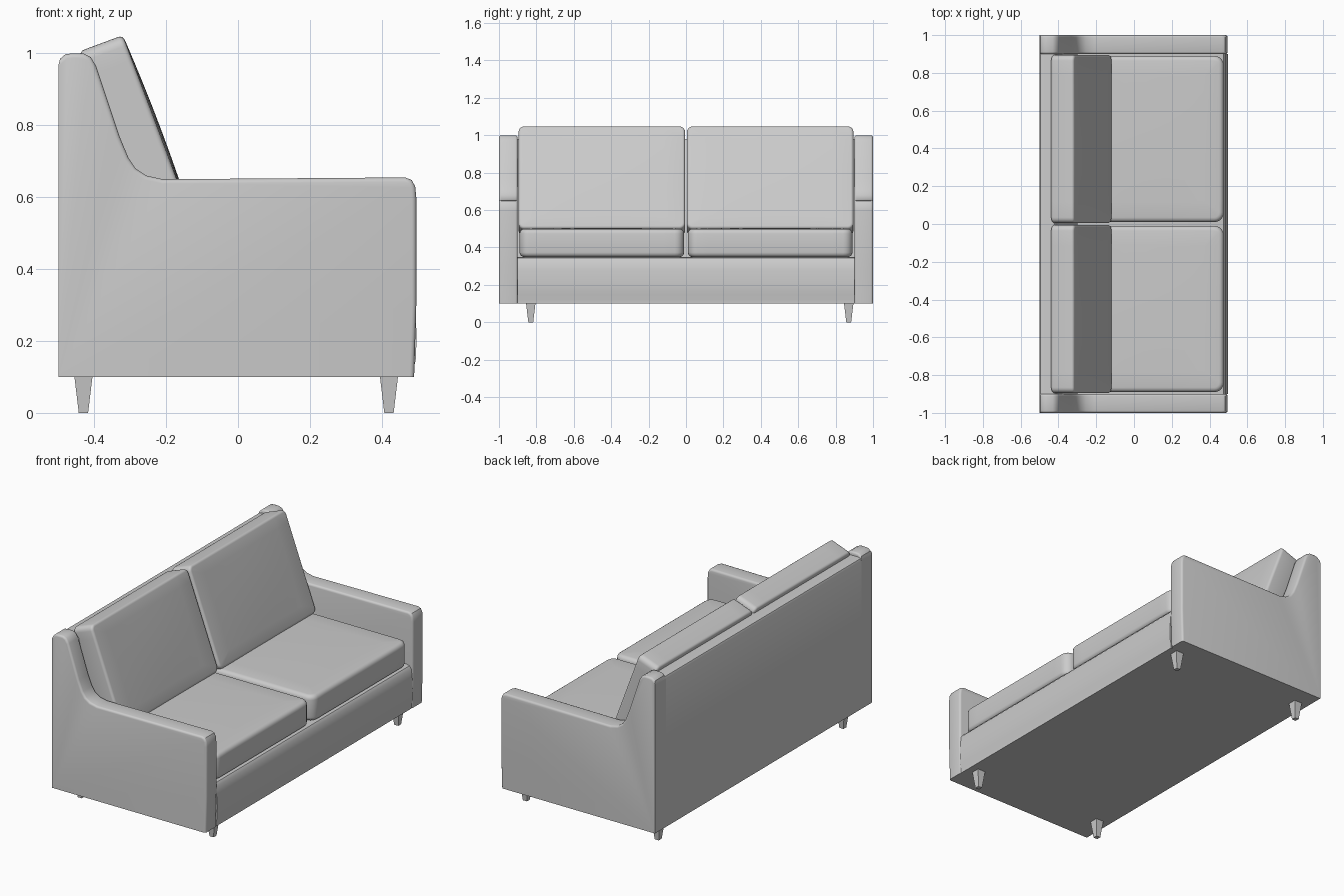
import bpy, bmesh, math
from mathutils import Matrix, Vector

cube = bpy.data.objects.get("Cube")
if cube:
    bpy.data.objects.remove(cube, do_unlink=True)

GREY = (0.6, 0.6, 0.6, 1)
fabric = bpy.data.materials.new("light_grey_fabric")
fabric.use_nodes = True
fabric.diffuse_color = GREY
fabric.node_tree.nodes["Principled BSDF"].inputs["Base Color"].default_value = GREY


def finish(name, bm, smooth=True):
    """Turn a bmesh into a named, shaded object."""
    bmesh.ops.recalc_face_normals(bm, faces=bm.faces)
    mesh = bpy.data.meshes.new(name)
    bm.to_mesh(mesh)
    bm.free()
    mesh.materials.append(fabric)
    obj = bpy.data.objects.new(name, mesh)
    bpy.context.collection.objects.link(obj)
    if smooth:
        bpy.ops.object.select_all(action="DESELECT")
        obj.select_set(True)
        bpy.context.view_layer.objects.active = obj
        bpy.ops.object.shade_smooth_by_angle(angle=math.radians(35))
    return obj


def extrude_profile(name, profile, y0, y1, rim=0.0, rim_test=None):
    """Sweep an x-z outline from y0 to y1, rounding chosen rim edges."""
    bm = bmesh.new()
    face = bm.faces.new([bm.verts.new((x, y0, z)) for x, z in profile])
    out = bmesh.ops.extrude_face_region(bm, geom=[face])
    moved = [v for v in out["geom"] if isinstance(v, bmesh.types.BMVert)]
    bmesh.ops.translate(bm, verts=moved, vec=(0, y1 - y0, 0))
    if rim:
        edges = [e for e in bm.edges
                 if abs(e.verts[0].co.y - e.verts[1].co.y) < 1e-5
                 and rim_test((e.verts[0].co + e.verts[1].co) / 2)]
        bmesh.ops.bevel(bm, geom=edges, offset=rim, segments=3, profile=0.5, affect="EDGES")
    return finish(name, bm)


def cushion(name, size, corner, rim, crown, matrix):
    """Soft slab: rounded corners, rounded rims and a slight crown on top."""
    bm = bmesh.new()
    bmesh.ops.create_cube(bm, size=1, matrix=Matrix.Diagonal((*size, 1)))
    upright = [e for e in bm.edges if abs(e.verts[0].co.z - e.verts[1].co.z) > 1e-4]
    bmesh.ops.bevel(bm, geom=upright, offset=corner, segments=5, profile=0.5, affect="EDGES")
    rims = [e for e in bm.edges if abs(e.verts[0].co.z - e.verts[1].co.z) < 1e-4]
    bmesh.ops.bevel(bm, geom=rims, offset=rim, segments=4, profile=0.5, affect="EDGES")
    # slice the slab both ways so the crown can curve
    for axis in (0, 1):
        for i in range(1, 8):
            normal = Vector((0, 0, 0))
            normal[axis] = 1
            bmesh.ops.bisect_plane(bm, geom=bm.verts[:] + bm.edges[:] + bm.faces[:],
                                   plane_co=normal * size[axis] * (i / 8 - 0.5), plane_no=normal)
    for v in bm.verts:
        if v.co.z > 0:
            u, w = 2 * v.co.x / size[0], 2 * v.co.y / size[1]
            v.co.z += crown * max(0, 1 - u * u) * max(0, 1 - w * w)
    bm.transform(matrix)
    return finish(name, bm)


# Arms: tall at the back, sweeping down to a level armrest
arm = [(-0.5, 0.1), (-0.5, 0.965), (-0.495, 0.985), (-0.48, 0.998), (-0.46, 1.0),
       (-0.43, 1.0), (-0.41, 0.99), (-0.395, 0.965), (-0.33, 0.77), (-0.305, 0.71),
       (-0.285, 0.68), (-0.255, 0.66), (-0.21, 0.65), (0.465, 0.655), (0.483, 0.648),
       (0.493, 0.63), (0.496, 0.6), (0.496, 0.3), (0.49, 0.1)]
for side, s in (("left", 1), ("right", -1)):
    extrude_profile("arm_" + side, arm, s * 0.9, s, 0.012,
                    lambda c: c.z > 0.12 and c.x > -0.49)

# Base with a gently bulging front rail
base = [(-0.495, 0.1), (-0.495, 0.35), (0.455, 0.35), (0.475, 0.345), (0.487, 0.33),
        (0.493, 0.28), (0.497, 0.22), (0.495, 0.15), (0.488, 0.12), (0.488, 0.1)]
extrude_profile("base", base, -0.9, 0.9)

# Back panel
back = [(-0.5, 0.1), (-0.5, 0.965), (-0.495, 0.975), (-0.48, 0.98), (-0.42, 0.98),
        (-0.4, 0.96), (-0.3, 0.5), (-0.3, 0.1)]
extrude_profile("back_panel", back, -0.9, 0.9)

# Two seat cushions and two reclined back cushions
tilt = math.radians(69.5)
for side, s in (("left", 1), ("right", -1)):
    cushion("seat_cushion_" + side, (0.84, 0.88, 0.15), 0.05, 0.025, 0.006,
            Matrix.Translation((0.055, s * 0.45, 0.424)))
    cushion("back_cushion_" + side, (0.585, 0.89, 0.13), 0.03, 0.014, 0.008,
            Matrix.Translation((-0.279, s * 0.45, 0.754)) @ Matrix.Rotation(tilt, 4, "Y"))

# Tapered square legs
for end, x in (("back", -0.43), ("front", 0.42)):
    for side, y in (("left", 0.87), ("right", -0.83)):
        bm = bmesh.new()
        bmesh.ops.create_cone(bm, cap_ends=True, segments=4, radius1=0.013 * math.sqrt(2),
                              radius2=0.025 * math.sqrt(2), depth=0.1,
                              matrix=Matrix.Translation((x, y, 0.05)) @ Matrix.Rotation(math.pi / 4, 4, "Z"))
        finish(f"leg_{end}_{side}", bm, smooth=False)
